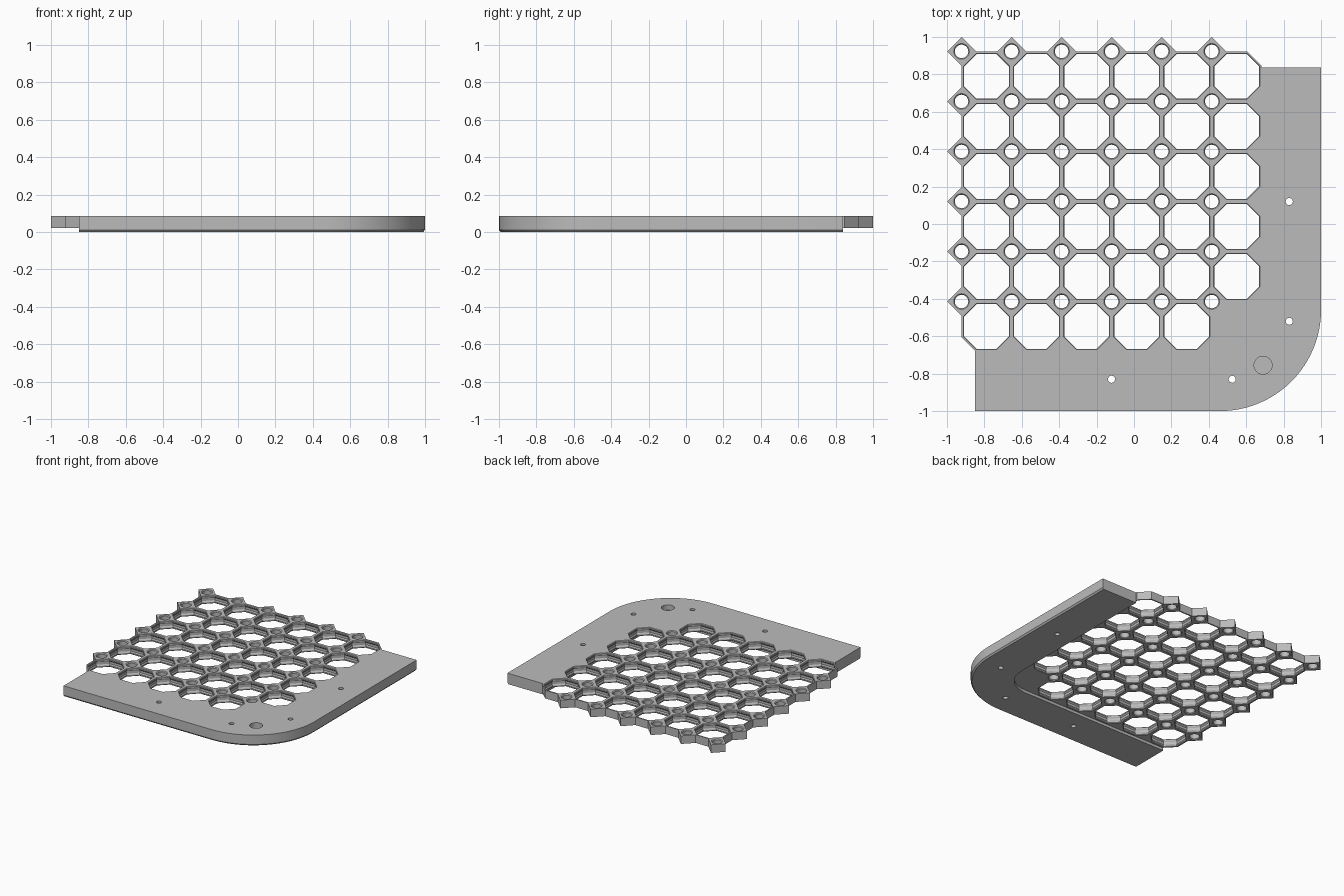
import bpy, bmesh, math

old = bpy.data.objects.get("Cube")
if old:
    bpy.data.objects.remove(old, do_unlink=True)

PITCH = 0.2675               # spacing of grid cells
X0, Y0 = -0.922, 0.923       # first lattice node, back left
X1, Y1 = X0 + 6 * PITCH, Y0 - 6 * PITCH
H = 0.077                    # half diagonal of a node diamond
STEP, TOP = 0.022, 0.087     # underside of lattice, top of panel
BACK, LEFT = 0.838, -0.85    # cut ends of the frame
ARC = 0.46                   # centre of the rounded corner

grey = bpy.data.materials.new("light_grey")
grey.use_nodes = True
grey.diffuse_color = (0.5, 0.5, 0.5, 1)
grey.node_tree.nodes["Principled BSDF"].inputs["Base Color"].default_value = (0.5, 0.5, 0.5, 1)


def loft(bm, rings):
    """Closed solid through rings of (2D outline, height)."""
    loops = [[bm.verts.new((x, y, z)) for x, y in pts] for pts, z in rings]
    n = len(loops[0])
    for a, b in zip(loops, loops[1:]):
        for i in range(n):
            j = (i + 1) % n
            bm.faces.new((a[i], a[j], b[j], b[i]))
    bm.faces.new(loops[0][::-1])
    bm.faces.new(loops[-1])


def make(name, bm):
    bmesh.ops.recalc_face_normals(bm, faces=bm.faces[:])
    mesh = bpy.data.meshes.new(name)
    bm.to_mesh(mesh)
    bm.free()
    mesh.materials.append(grey)
    obj = bpy.data.objects.new(name, mesh)
    bpy.context.collection.objects.link(obj)
    return obj


def cut(obj, cutter):
    mod = obj.modifiers.new("cut", "BOOLEAN")
    mod.operation, mod.solver, mod.object = "DIFFERENCE", "EXACT", cutter
    bpy.context.view_layer.objects.active = obj
    bpy.ops.object.modifier_apply(modifier=mod.name)


def arc(radius, steps=24):
    """Quarter circle from the front edge round to the right edge."""
    angles = [-math.pi / 2 + math.pi / 2 * i / steps for i in range(steps + 1)]
    return [(ARC + radius * math.cos(a), -ARC + radius * math.sin(a)) for a in angles]


def circle(x, y, r, n=24):
    return [(x + r * math.cos(2 * math.pi * i / n), y + r * math.sin(2 * math.pi * i / n))
            for i in range(n)]


def octagon(x, y, half, corner):
    """Cell outline; corner is the gap from the lattice node to the diagonal side."""
    f = (PITCH / math.sqrt(2) - corner) * math.sqrt(2) - half
    quarter = [(half, -f), (half, f)]
    pts = []
    for _ in range(4):
        pts += quarter
        quarter = [(-b, a) for a, b in quarter]
    return [(x + a, y + b) for a, b in pts]


# Panel outline: frame outside, then the diamond edges of the lattice
outline = [(LEFT, -1)] + arc(1 - ARC) + [(1, BACK), (X1 + Y1 + H + Y0 - Y1 - BACK - Y0 + BACK - Y1 - H, BACK)][:1]
outline += [(X1, BACK), (X1, Y0 - H), (X1 - H, Y0)]
for i in range(5, -1, -1):
    x = X0 + i * PITCH
    outline += [(x + H, Y0), (x, Y0 + H)]
    outline += [(x - H, Y0)]
for j in range(6):
    y = Y0 - j * PITCH
    if j:
        outline += [(X0, y + H), (X0 - H, y)]
    outline += [(X0, y - H)]
outline += [(X0, Y1 + H), (LEFT, Y1 + H - (LEFT - X0))]

bm = bmesh.new()
loft(bm, [(outline, STEP), (outline, TOP)])
panel = make("grid_panel", bm)

# Frame base: chamfered outside, rounded inside corner
bm = bmesh.new()
inner = [(X1, BACK)] + arc(X1 - ARC)[::-1] + [(LEFT, Y1)]


def base_ring(inset):
    return [(LEFT, inset - 1)] + arc(1 - ARC - inset) + [(1 - inset, BACK)] + inner


loft(bm, [(base_ring(0.01), 0), (base_ring(0), 0.012), (base_ring(0), STEP)])
base = make("frame_base", bm)

# Cell cutters with a lip above and below a wider snap recess
bm = bmesh.new()
profile = [(0.1235, 0.063, -0.0001), (0.1195, 0.067, 0.004), (0.1195, 0.067, 0.0135),
           (0.1262, 0.0605, 0.023)]
for i in range(6):
    for j in range(6):
        x, y = X0 + (i + 0.5) * PITCH, Y0 - (j + 0.5) * PITCH
        if (i, j) != (5, 5):
            rings = [(octagon(x, y, h, c), STEP + z) for h, c, z in profile]
            rings += [(octagon(x, y, h, c), TOP - z) for h, c, z in profile[::-1]]
            loft(bm, rings)
        # Countersunk node hole
        nx, ny = X0 + i * PITCH, Y0 - j * PITCH
        loft(bm, [(circle(nx, ny, r), z) for r, z in
                  ((0.042, STEP - 0.0001), (0.036, STEP + 0.006),
                   (0.036, TOP - 0.006), (0.042, TOP + 0.0001))])
# Blind round pocket
pocket = circle(0.69, -0.755, 0.048, 32)
loft(bm, [(pocket, 0.045), (pocket, TOP + 0.01)])
cells = make("cell_cutter", bm)

# Screw holes through frame and base
bm = bmesh.new()
for x, y in ((0.83, 0.12), (0.83, -0.52), (-0.12, -0.83), (0.525, -0.83)):
    hole = circle(x, y, 0.019)
    loft(bm, [(hole, -0.1), (hole, 0.2)])
screws = make("screw_cutter", bm)

cut(panel, cells)
cut(panel, screws)
cut(base, screws)
for helper in (cells, screws):
    bpy.data.objects.remove(helper, do_unlink=True)

# Smooth the curved walls, keep other edges sharp
bpy.ops.object.select_all(action="DESELECT")
for obj in (panel, base):
    obj.select_set(True)
bpy.context.view_layer.objects.active = panel
bpy.ops.object.shade_smooth_by_angle(angle=math.radians(25))
